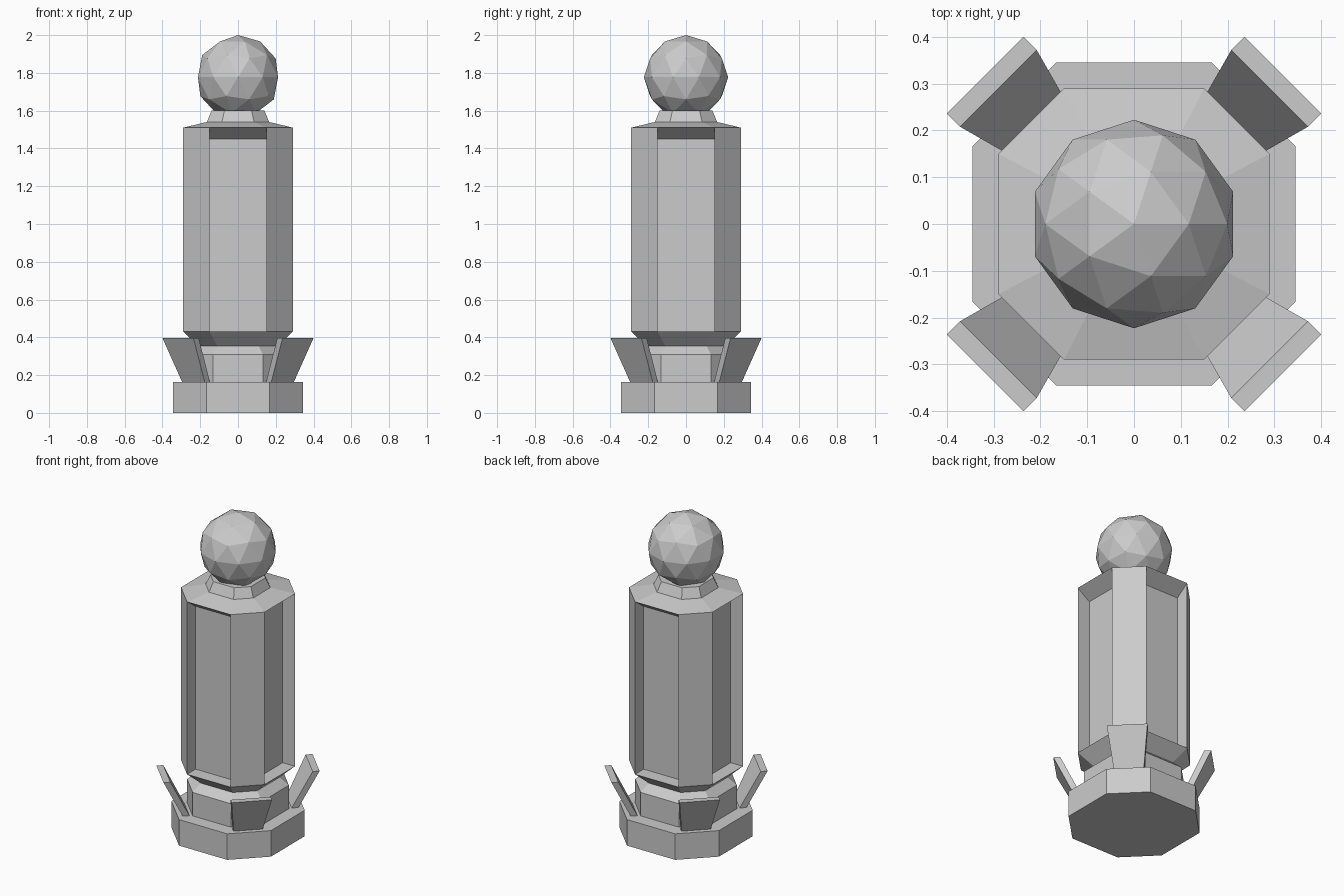
import bpy, bmesh
from math import radians, sqrt
from mathutils import Matrix, Vector

if "Cube" in bpy.data.objects:
    bpy.data.objects.remove(bpy.data.objects["Cube"])


def finish(bm, name):
    bmesh.ops.recalc_face_normals(bm, faces=bm.faces)
    mesh = bpy.data.meshes.new(name)
    bm.to_mesh(mesh)
    bm.free()
    obj = bpy.data.objects.new(name, mesh)
    bpy.context.collection.objects.link(obj)
    return obj


def octagon_loft(levels):
    """Stack octagons given as (z, flat distance, half width of the flat)."""
    bm = bmesh.new()
    rings, sides = [], []
    for z, a, h in levels:
        pts = [(h, -a), (a, -h), (a, h), (h, a), (-h, a), (-a, h), (-a, -h), (-h, -a)]
        rings.append([bm.verts.new((x, y, z)) for x, y in pts])
    for lo, hi in zip(rings, rings[1:]):
        sides.append([bm.faces.new((lo[i], lo[(i + 1) % 8], hi[(i + 1) % 8], hi[i]))
                      for i in range(8)])
    bm.faces.new(rings[0][::-1])
    bm.faces.new(rings[-1])
    return bm, sides


# Base slab and bevelled pedestal
bm, _ = octagon_loft([(0, 0.345, 0.167), (0.163, 0.345, 0.167)])
finish(bm, "base")
bm, _ = octagon_loft([(0.163, 0.26, 0.132), (0.31, 0.26, 0.132), (0.355, 0.21, 0.11)])
finish(bm, "pedestal")

# Column with undercut foot, sloping cap and neck
bm, sides = octagon_loft([(0.355, 0.21, 0.11), (0.43, 0.29, 0.15), (1.51, 0.29, 0.15),
                          (1.54, 0.165, 0.085), (1.60, 0.14, 0.072)])
# Recessed panels on the four straight sides, with a sloped top
panels = [sides[1][i] for i in (1, 3, 5, 7)]
for face in bmesh.ops.extrude_discrete_faces(bm, faces=panels)["faces"]:
    c = face.calc_center_median()
    inward = -Vector((c.x, c.y, 0)).normalized() * 0.085
    for v in face.verts:
        v.co += inward
        if v.co.z > 1:
            v.co.z -= 0.06
finish(bm, "column")

# Flared fins at the four corners: (z, inner radius, outer radius, half width)
for k in range(4):
    bm = bmesh.new()
    rings = []
    for z, r0, r1, w in [(0.16, 0.293, 0.332, 0.084), (0.397, 0.41, 0.45, 0.116)]:
        rings.append([bm.verts.new(p) for p in
                      ((r0, -w, z), (r1, -w, z), (r1, w, z), (r0, w, z))])
    lo, hi = rings
    for i in range(4):
        j = (i + 1) % 4
        bm.faces.new((lo[i], lo[j], hi[j], hi[i]))
    bm.faces.new(lo[::-1])
    bm.faces.new(hi)
    bm.transform(Matrix.Rotation(radians(45 + 90 * k), 4, 'Z'))
    finish(bm, f"corner_fin_{k + 1}")

# Faceted ball on top
bm = bmesh.new()
bmesh.ops.create_icosphere(bm, subdivisions=2, radius=0.223,
                           matrix=Matrix.Translation((0, 0, 1.777)))
finish(bm, "ball")
